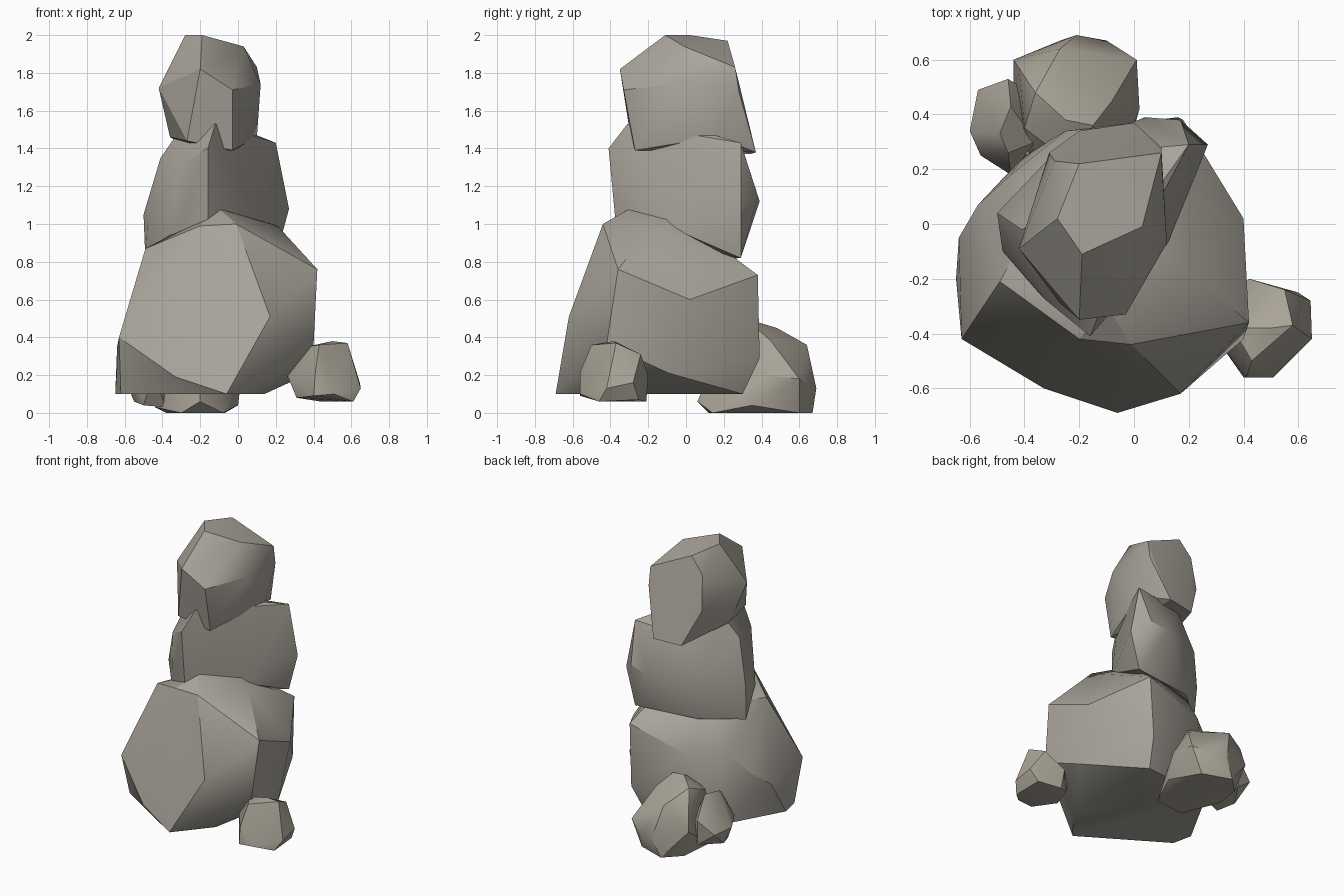
import bpy, bmesh, math


def material(name, rgb):
    m = bpy.data.materials.new(name)
    m.diffuse_color = (*rgb, 1)
    return m


def rock(name, corners, mat):
    """Faceted boulder: convex hull around its chiselled corners."""
    bm = bmesh.new()
    for c in corners:
        bm.verts.new(c)
    res = bmesh.ops.convex_hull(bm, input=bm.verts)
    junk = {g for g in res["geom_interior"] + res["geom_unused"]
            if isinstance(g, bmesh.types.BMVert)}
    bmesh.ops.delete(bm, geom=list(junk), context='VERTS')
    bmesh.ops.recalc_face_normals(bm, faces=bm.faces)
    me = bpy.data.meshes.new(name)
    bm.to_mesh(me)
    bm.free()
    ob = bpy.data.objects.new(name, me)
    bpy.context.collection.objects.link(ob)
    me.materials.append(mat)
    bpy.ops.object.select_all(action='DESELECT')
    ob.select_set(True)
    bpy.context.view_layer.objects.active = ob
    bpy.ops.object.shade_smooth_by_angle(angle=math.radians(30))
    return ob


grey = material("grey_stone", (0.40, 0.375, 0.33))
tan = material("tan_stone", (0.40, 0.37, 0.31))

# Large base boulder
rock("base_boulder", [
    (-0.06, -0.69, 0.10), (-0.33, -0.60, 0.19), (-0.63, -0.42, 0.40),
    (-0.65, -0.20, 0.10), (-0.64, -0.05, 0.35), (-0.57, 0.07, 0.45),
    (-0.45, 0.18, 0.60), (-0.49, -0.21, 0.87), (0.17, -0.62, 0.51),
    (0.42, -0.36, 0.76), (0.40, -0.42, 0.36), (-0.01, -0.44, 1.00),
    (-0.20, -0.42, 0.99), (-0.10, -0.30, 1.08), (0.02, -0.05, 1.05),
    (0.21, -0.18, 0.99), (0.40, 0.02, 0.60), (0.18, 0.38, 0.73),
    (0.16, 0.39, 0.29), (-0.25, 0.34, 0.60), (0.38, -0.09, 0.21),
    (0.14, -0.45, 0.10), (0.12, 0.30, 0.10), (-0.40, 0.25, 0.10),
    (-0.62, -0.34, 0.10), (-0.30, 0.13, 0.90)], grey)

# Middle boulder
rock("middle_boulder", [
    (-0.16, -0.41, 1.40), (-0.16, -0.37, 0.98), (-0.12, -0.31, 1.53),
    (-0.32, -0.28, 1.31), (-0.35, -0.25, 0.92), (-0.48, -0.10, 1.00),
    (-0.50, 0.04, 1.05), (-0.49, 0.02, 0.80), (-0.41, -0.02, 1.35),
    (-0.32, 0.02, 1.48), (0.10, 0.15, 1.47), (0.20, 0.29, 1.43),
    (0.27, 0.29, 1.08), (0.20, 0.29, 0.82), (0.17, 0.38, 1.15),
    (0.04, 0.39, 1.12), (0.00, -0.12, 1.36), (0.12, -0.08, 0.98),
    (-0.30, 0.25, 1.15), (-0.25, 0.23, 0.82), (-0.15, 0.26, 1.40)], grey)

# Top boulder
rock("top_boulder", [
    (-0.20, -0.35, 1.82), (-0.03, -0.33, 1.71), (-0.03, -0.27, 1.39),
    (-0.27, -0.29, 1.44), (-0.42, -0.09, 1.72), (-0.36, 0.02, 1.46),
    (-0.19, -0.11, 2.00), (-0.28, 0.02, 2.00), (-0.20, 0.22, 1.97),
    (-0.29, 0.23, 1.86), (0.03, -0.01, 1.94), (0.10, 0.26, 1.83),
    (0.12, -0.07, 1.74), (0.10, 0.28, 1.70), (0.00, 0.37, 1.38),
    (0.10, 0.16, 1.46), (-0.20, 0.34, 1.37), (-0.31, 0.26, 1.62)], grey)

# Small stone on the right
rock("right_pebble", [
    (0.26, -0.36, 0.20), (0.31, -0.40, 0.08), (0.34, -0.47, 0.22),
    (0.40, -0.56, 0.09), (0.41, -0.56, 0.22), (0.51, -0.56, 0.10),
    (0.61, -0.46, 0.06), (0.65, -0.42, 0.13), (0.58, -0.37, 0.37),
    (0.50, -0.38, 0.38), (0.43, -0.50, 0.36), (0.36, -0.38, 0.35),
    (0.645, -0.28, 0.16), (0.55, -0.24, 0.31), (0.42, -0.20, 0.20),
    (0.36, -0.26, 0.08), (0.44, -0.21, 0.06), (0.60, -0.25, 0.07)], tan)

# Large stone at the back
rock("back_pebble", [
    (-0.44, 0.60, 0.20), (-0.42, 0.57, 0.33), (-0.27, 0.67, 0.00),
    (-0.21, 0.69, 0.13), (-0.27, 0.64, 0.36), (-0.10, 0.67, 0.12),
    (0.01, 0.60, 0.18), (0.02, 0.42, 0.20), (-0.08, 0.45, 0.38),
    (-0.25, 0.38, 0.48), (-0.36, 0.48, 0.45), (-0.15, 0.36, 0.46),
    (-0.44, 0.35, 0.03), (-0.08, 0.14, 0.00), (-0.30, 0.12, 0.00),
    (-0.20, 0.06, 0.06), (0.00, 0.35, 0.04), (-0.07, 0.60, 0.00),
    (-0.38, 0.56, 0.00), (-0.20, 0.20, 0.38), (-0.40, 0.35, 0.40)], tan)

# Slim stone at the back left
rock("back_left_pebble", [
    (-0.57, 0.49, 0.17), (-0.46, 0.53, 0.26), (-0.45, 0.51, 0.08),
    (-0.60, 0.34, 0.18), (-0.56, 0.25, 0.22), (-0.45, 0.18, 0.20),
    (-0.49, 0.33, 0.41), (-0.45, 0.43, 0.41), (-0.46, 0.26, 0.37),
    (-0.55, 0.36, 0.06), (-0.50, 0.24, 0.04), (-0.38, 0.30, 0.03),
    (-0.36, 0.30, 0.32), (-0.38, 0.48, 0.20)], tan)
